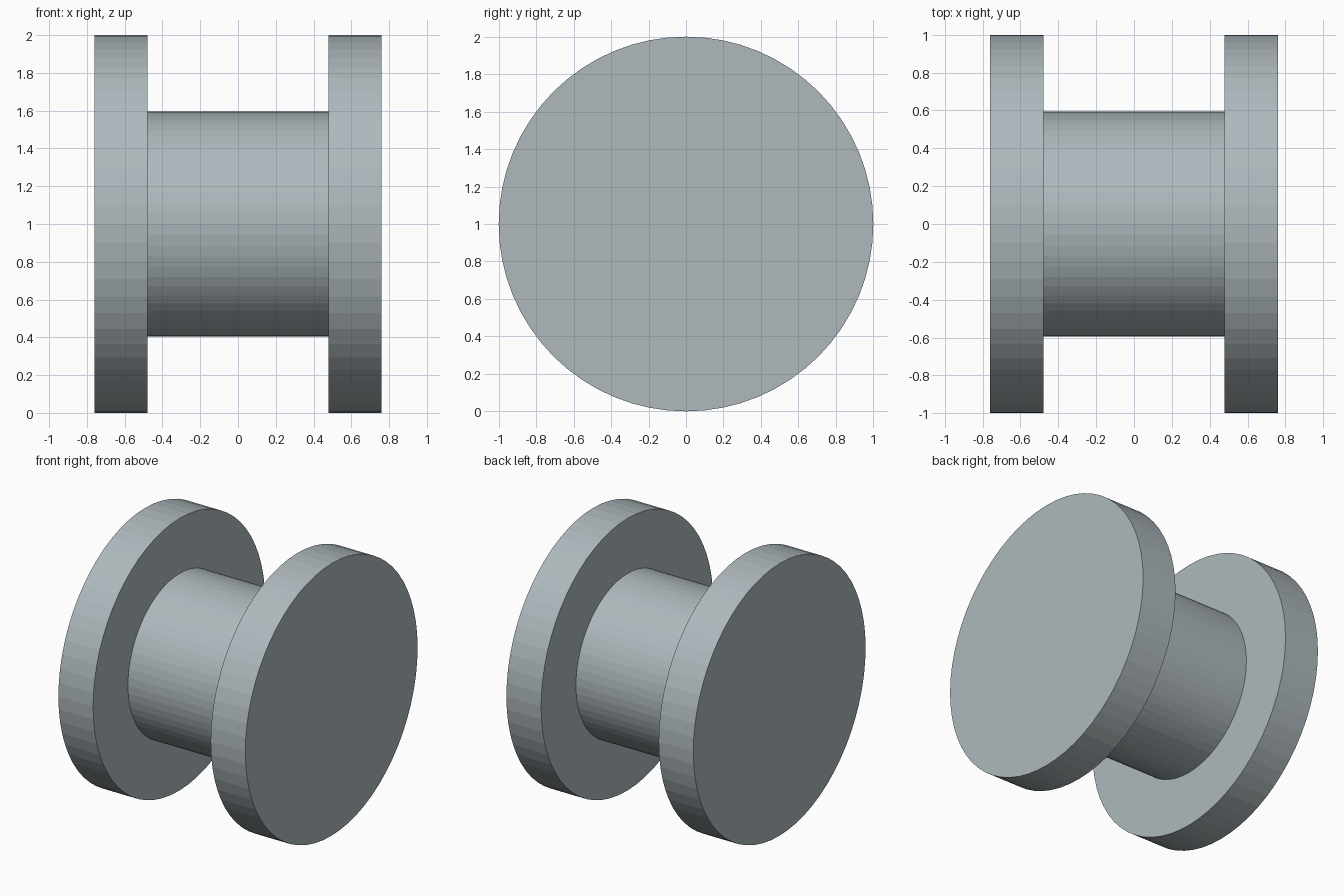
import bpy
from math import pi

if "Cube" in bpy.data.objects:
    bpy.data.objects.remove(bpy.data.objects["Cube"])

SEGMENTS = 64
FLANGE_RADIUS = 1.0
HUB_RADIUS = 0.595
INNER_X, OUTER_X = 0.478, 0.76

# Blue-grey metal
metal = bpy.data.materials.new("blue_grey_metal")
metal.diffuse_color = (0.425, 0.483, 0.507, 1)
metal.use_nodes = True
metal.node_tree.nodes["Principled BSDF"].inputs["Base Color"].default_value = metal.diffuse_color


def disc(name, x0, x1, radius, fill='NGON'):
    """Flat-shaded cylinder lying along x."""
    bpy.ops.mesh.primitive_cylinder_add(
        vertices=SEGMENTS, radius=radius, depth=x1 - x0, end_fill_type=fill,
        location=((x0 + x1) / 2, 0, FLANGE_RADIUS), rotation=(0, pi / 2, 0))
    obj = bpy.context.object
    obj.name = name
    obj.data.materials.append(metal)
    bpy.ops.object.transform_apply(location=False, rotation=True, scale=False)
    return obj


# End flanges
disc("left_flange", -OUTER_X, -INNER_X, FLANGE_RADIUS)
disc("right_flange", INNER_X, OUTER_X, FLANGE_RADIUS)

# Central hub, open where it meets the flanges
disc("hub", -INNER_X, INNER_X, HUB_RADIUS, fill='NOTHING')
